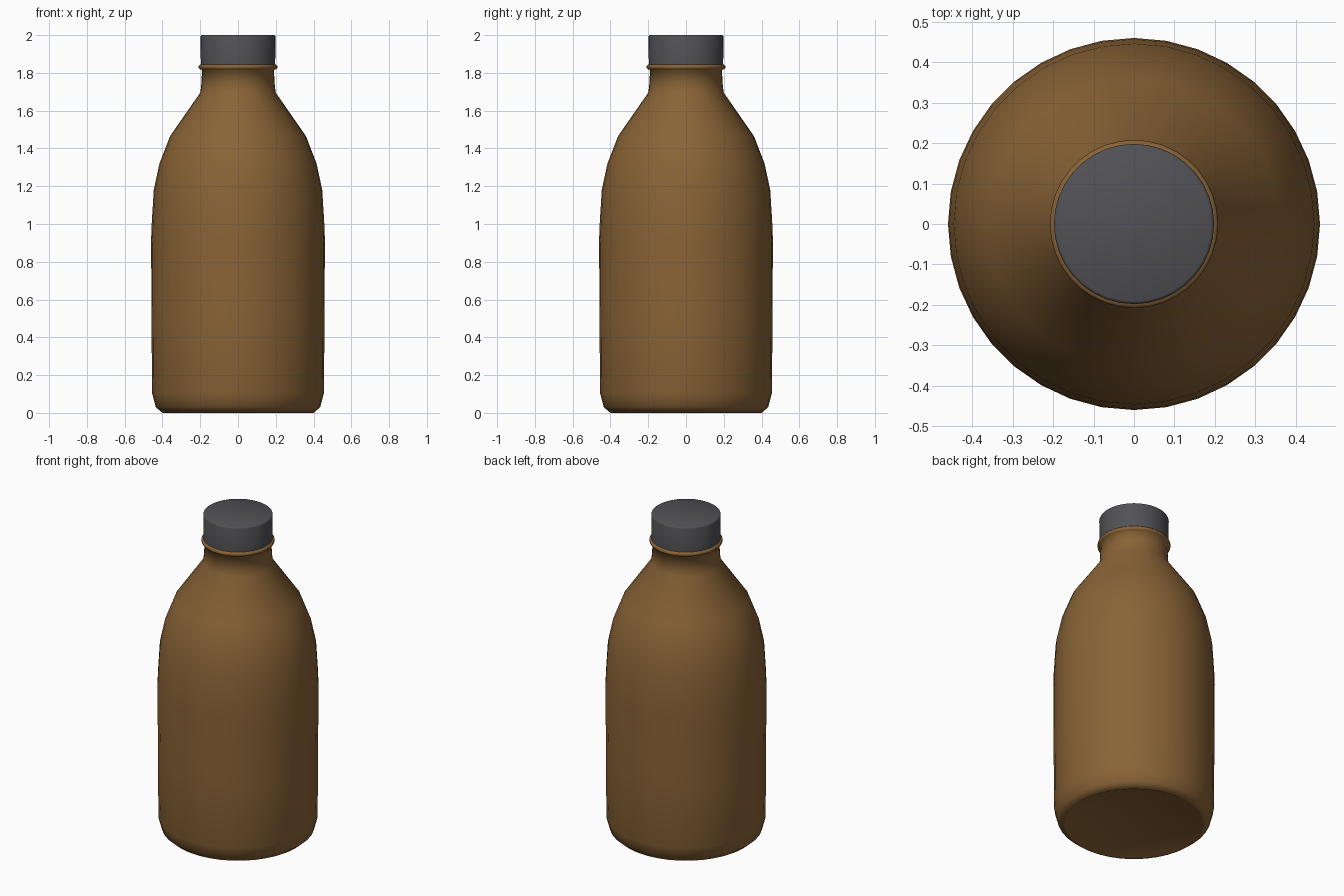
import bpy, bmesh, math

if "Cube" in bpy.data.objects:
    bpy.data.objects.remove(bpy.data.objects["Cube"])

SEGMENTS = 36


def material(name, color):
    mat = bpy.data.materials.new(name)
    mat.diffuse_color = color
    mat.use_nodes = True
    mat.node_tree.nodes["Principled BSDF"].inputs["Base Color"].default_value = mat.diffuse_color
    return mat


def lathe(name, profile, mat, sharp_angle):
    """Revolve (radius, z) points around z; both ends get closed with a disc."""
    bm = bmesh.new()
    rings = []
    for r, z in profile:
        rings.append([bm.verts.new((r * math.cos(a), r * math.sin(a), z))
                      for a in (2 * math.pi * i / SEGMENTS for i in range(SEGMENTS))])
    for low, high in zip(rings, rings[1:]):
        for i in range(SEGMENTS):
            j = (i + 1) % SEGMENTS
            bm.faces.new((low[i], low[j], high[j], high[i]))
    bm.faces.new(rings[0][::-1])
    bm.faces.new(rings[-1])
    mesh = bpy.data.meshes.new(name)
    bm.to_mesh(mesh)
    bm.free()
    obj = bpy.data.objects.new(name, mesh)
    bpy.context.collection.objects.link(obj)
    mesh.materials.append(mat)
    bpy.ops.object.select_all(action='DESELECT')
    obj.select_set(True)
    bpy.context.view_layer.objects.active = obj
    bpy.ops.object.shade_smooth_by_angle(angle=math.radians(sharp_angle))
    return obj


amber = material("amber_brown", (0.25, 0.125, 0.037, 1))
dark_grey = material("dark_grey", (0.085, 0.085, 0.095, 1))

# Bottle body: base, wall, shoulder, neck and collar
lathe("bottle_body", [
    (0.39, 0.005), (0.40, 0.0), (0.435, 0.03), (0.455, 0.105), (0.458, 0.5),
    (0.46, 0.92), (0.457, 1.0), (0.446, 1.18), (0.416, 1.32), (0.36, 1.465),
    (0.20, 1.695), (0.195, 1.73), (0.19, 1.815),
    (0.203, 1.82), (0.208, 1.826), (0.208, 1.836), (0.203, 1.843), (0.18, 1.845),
], amber, 80)

# Screw cap with a slightly softened top edge
lathe("cap", [
    (0.197, 1.845), (0.198, 1.992), (0.196, 1.997), (0.191, 2.0),
], dark_grey, 50)
